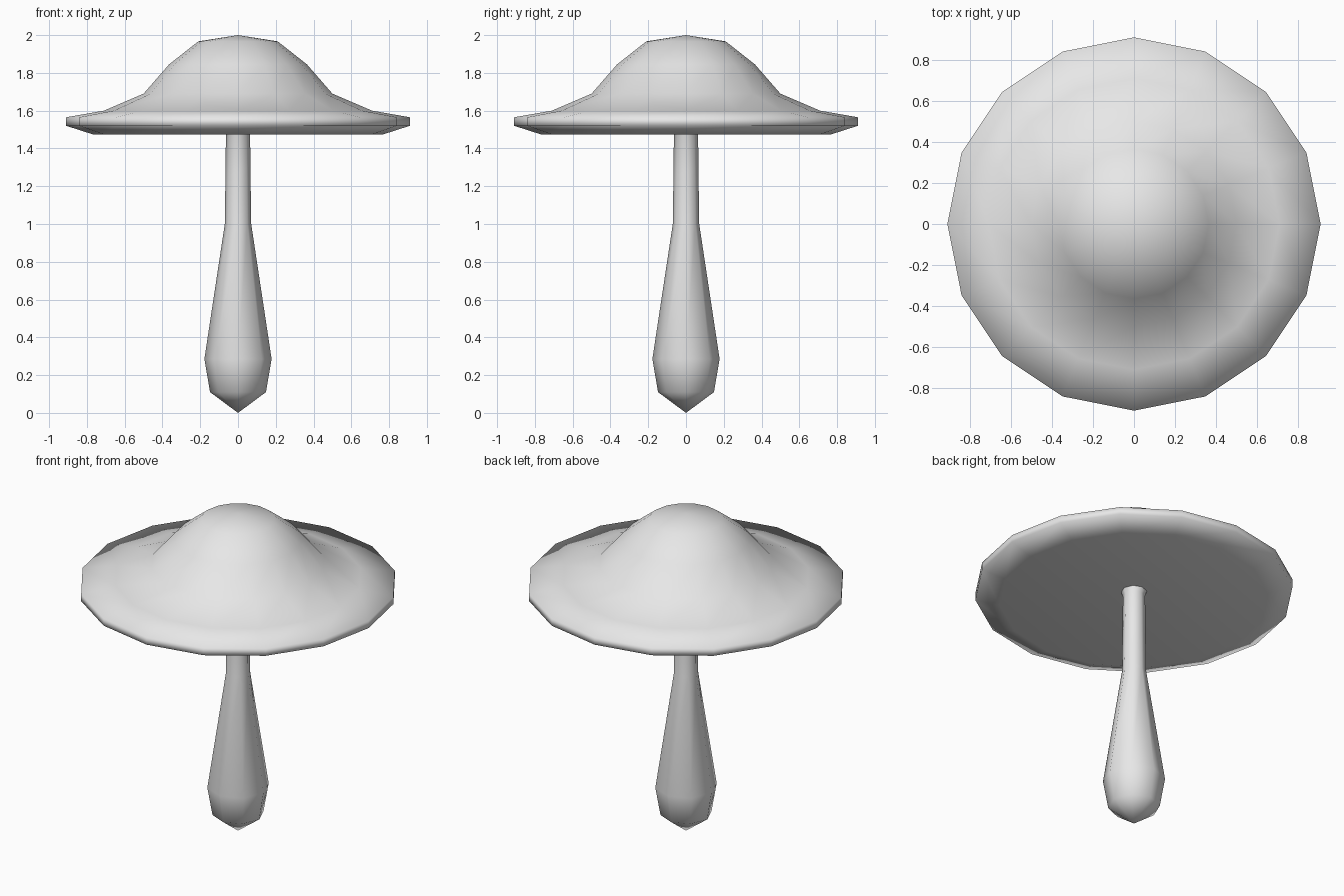
import bpy
import bmesh
from math import cos, sin, tau

if "Cube" in bpy.data.objects:
    bpy.data.objects.remove(bpy.data.objects["Cube"], do_unlink=True)

# One plain grey for the whole mushroom
grey = bpy.data.materials.new("plain_grey")
grey.use_nodes = True
colour = (0.8, 0.8, 0.8, 1)
grey.diffuse_color = colour
grey.node_tree.nodes["Principled BSDF"].inputs["Base Color"].default_value = colour


def lathe(name, profile, sides):
    """Turn a profile of (radius, height) points about z; radius 0 makes a pole."""
    bm = bmesh.new()
    rings = []
    for r, z in profile:
        if r == 0:
            rings.append([bm.verts.new((0, 0, z))] * sides)
        else:
            rings.append([bm.verts.new((r * cos(tau * i / sides), r * sin(tau * i / sides), z))
                          for i in range(sides)])
    for low, high in zip(rings, rings[1:]):
        for i in range(sides):
            j = (i + 1) % sides
            corners = [low[i], low[j], high[j], high[i]]
            bm.faces.new(list(dict.fromkeys(corners)))
    bmesh.ops.recalc_face_normals(bm, faces=bm.faces)
    for face in bm.faces:
        face.smooth = True
    mesh = bpy.data.meshes.new(name)
    bm.to_mesh(mesh)
    bm.free()
    mesh.materials.append(grey)
    obj = bpy.data.objects.new(name, mesh)
    bpy.context.collection.objects.link(obj)
    return obj


# Stem: pointed bulb tapering to a slim neck that enters the cap
lathe("stem", [(0, 0), (0.148, 0.11), (0.178, 0.285), (0.07, 1.0),
               (0.066, 1.28), (0.064, 1.5), (0.08, 1.55)], 8)

# Cap: domed crown, flared brim, thin rim and shallow hollow underside
lathe("cap", [(0, 1.535), (0.77, 1.475), (0.91, 1.52), (0.91, 1.565),
              (0.71, 1.6), (0.5, 1.69), (0.365, 1.845), (0.21, 1.967), (0, 2.0)], 16)
